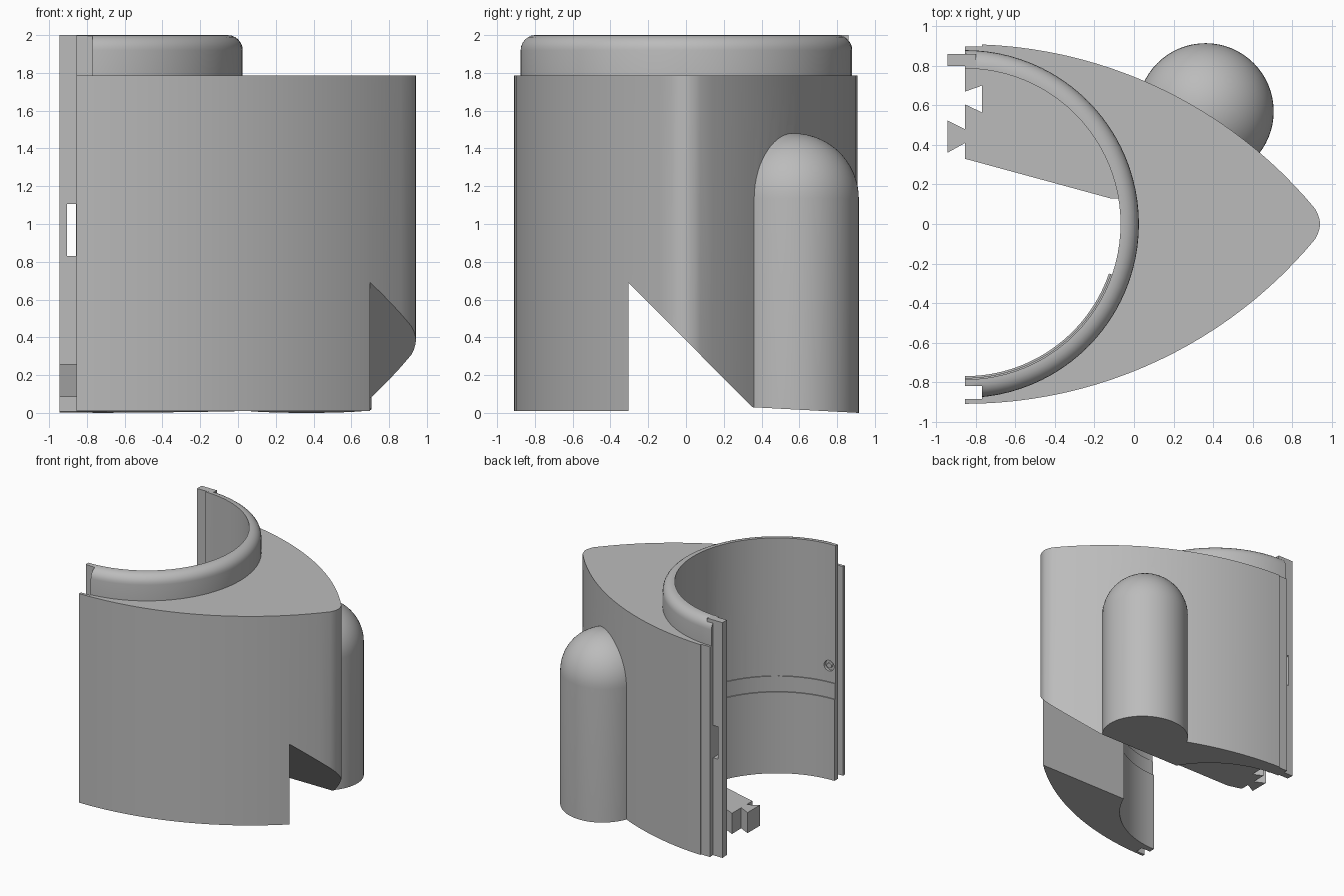
import bpy, bmesh, math

if "Cube" in bpy.data.objects:
    bpy.data.objects.remove(bpy.data.objects["Cube"])

CX = -0.855          # axis of the bore
grey = bpy.data.materials.new("plain_grey")
grey.diffuse_color = (0.5, 0.5, 0.5, 1)
grey.use_nodes = True
grey.node_tree.nodes["Principled BSDF"].inputs["Base Color"].default_value = grey.diffuse_color


def finish(name, bm):
    bmesh.ops.recalc_face_normals(bm, faces=bm.faces)
    me = bpy.data.meshes.new(name)
    bm.to_mesh(me)
    bm.free()
    me.materials.append(grey)
    ob = bpy.data.objects.new(name, me)
    bpy.context.collection.objects.link(ob)
    return ob


def prism(name, pts, lo, hi, axis="z"):
    """Extrude an outline along z (outline in xy) or x (outline in yz)."""
    place = (lambda p, h: (p[0], p[1], h)) if axis == "z" else (lambda p, h: (h, p[0], p[1]))
    bm = bmesh.new()
    a = [bm.verts.new(place(p, lo)) for p in pts]
    b = [bm.verts.new(place(p, hi)) for p in pts]
    bm.faces.new(a)
    bm.faces.new(b)
    for i in range(len(pts)):
        j = (i + 1) % len(pts)
        bm.faces.new((a[i], a[j], b[j], b[i]))
    return finish(name, bm)


def box(name, x0, x1, y0, y1, z0, z1):
    return prism(name, [(x0, y0), (x1, y0), (x1, y1), (x0, y1)], z0, z1)


def lathe(name, profile, cx, cy, n=96, a0=0, a1=360):
    """Revolve a closed (radius, z) profile, fully or over part of a turn."""
    full = a1 - a0 == 360
    bm = bmesh.new()
    rings = []
    for i in range(n if full else n + 1):
        t = math.radians(a0 + (a1 - a0) * i / n)
        rings.append([bm.verts.new((cx + r * math.cos(t), cy + r * math.sin(t), z)) for r, z in profile])
    m = len(profile)
    for i in range(n):
        p, q = rings[i], rings[(i + 1) % len(rings)]
        for k in range(m):
            l = (k + 1) % m
            if profile[k][0] + profile[l][0] > 1e-6:
                bm.faces.new((p[k], p[l], q[l], q[k]))
    if full:
        bmesh.ops.remove_doubles(bm, verts=bm.verts, dist=1e-6)
    else:
        bm.faces.new(rings[0])
        bm.faces.new(rings[-1])
    return finish(name, bm)


def combine(target, other, operation):
    mod = target.modifiers.new(operation, "BOOLEAN")
    mod.operation, mod.object, mod.solver = operation, other, "EXACT"
    bpy.context.view_layer.objects.active = target
    bpy.ops.object.modifier_apply(modifier=mod.name)
    bpy.data.objects.remove(other)


# Pointed body: two large arcs meeting at a rounded nose
side = []
for i in range(25):
    y = 0.075
    t = i / 24 * math.acos((y + 1.39) / 2.3)
    side.append((CX + 2.3 * math.sin(t), -1.39 + 2.3 * math.cos(t)))
side = [(-1.0, 0.91)] + side + [(0.931, 0.048), (0.939, 0.022)]
body = prism("shell_body", side + [(0.942, 0)] + [(x, -y) for x, y in reversed(side)], -0.05, 1.785)

# Raised collar with rounded outer edge
fillet = [(0.80 + 0.08 * math.cos(math.radians(a)), 1.92 + 0.08 * math.sin(math.radians(a)))
          for a in range(0, 91, 15)]
combine(body, lathe("collar", [(0, 1.5), (0.88, 1.5)] + fillet + [(0, 2.0)], CX, 0), "UNION")

# Domed side pod
dome = [(0.345 * math.cos(math.radians(a)), 1.135 + 0.345 * math.sin(math.radians(a)))
        for a in range(0, 90, 6)]
combine(body, lathe("side_pod", [(0, -0.05), (0.345, -0.05)] + dome + [(0, 1.48)], 0.362, 0.57, 64), "UNION")

# Bore, flat back, joint groove and recessed joint edge
combine(body, lathe("bore_cut", [(0, -1), (0.787, -1), (0.787, 3), (0, 3)], CX, 0), "DIFFERENCE")
combine(body, box("back_cut", -3, CX, -2, 2, -1, 3), "DIFFERENCE")
combine(body, box("groove_cut", -1.2, -0.77, -0.885, -0.82, -1, 3), "DIFFERENCE")
combine(body, box("edge_cut", -1.2, -0.77, 0.898, 1.2, -1, 3), "DIFFERENCE")

# Stepped liner inside the front half of the bore
liner = [(0.80, -0.05), (0.77, -0.05), (0.77, 0.70), (0.779, 0.70), (0.779, 0.83), (0.80, 0.83)]
combine(body, lathe("bore_liner", liner, CX, 0, 28, -90, -19), "UNION")

# Joint tongue with a slot
combine(body, box("joint_tongue", -0.945, -0.80, 0.80, 0.86, -0.05, 2.0), "UNION")
combine(body, box("slot_cut", -0.905, -0.857, 0.7, 1.0, 0.83, 1.105), "DIFFERENCE")

# Floor plate with dovetail tab and socket
wall = [(CX + 0.82 * math.cos(math.radians(a)), 0.82 * math.sin(math.radians(a))) for a in range(15, 91, 5)]
plate = [(-0.12, 0.13), (0.0, 0.13)] + wall + [
    (CX, 0.67), (-0.77, 0.70), (-0.77, 0.565), (CX, 0.605),
    (CX, 0.48), (-0.945, 0.525), (-0.945, 0.36), (CX, 0.41), (CX, 0.33)]
combine(body, prism("floor_plate", plate, 0.085, 0.26), "UNION")

# Ring recess around a pin beside the groove
hole = lathe("pin_recess_cut", [(0.022, -0.03), (0.045, -0.03), (0.045, 0.03), (0.022, 0.03)], 0, 0, 24)
hole.rotation_euler.x = math.pi / 2
hole.location = (-0.795, -0.775, 0.967)
bpy.context.view_layer.update()
combine(body, hole, "DIFFERENCE")

# Underside: level front, sloping notch, nearly level rear
under = [(-1.3, -1), (-1.3, 0.01), (-0.305, 0.01), (-0.305, 0.69),
         (0.352, 0.03), (0.915, 0.0), (1.3, -0.02), (1.3, -1)]
combine(body, prism("underside_cut", under, -2, 2, "x"), "DIFFERENCE")

bpy.ops.object.select_all(action="DESELECT")
body.select_set(True)
bpy.context.view_layer.objects.active = body
bpy.ops.object.shade_smooth_by_angle(angle=math.radians(30))
